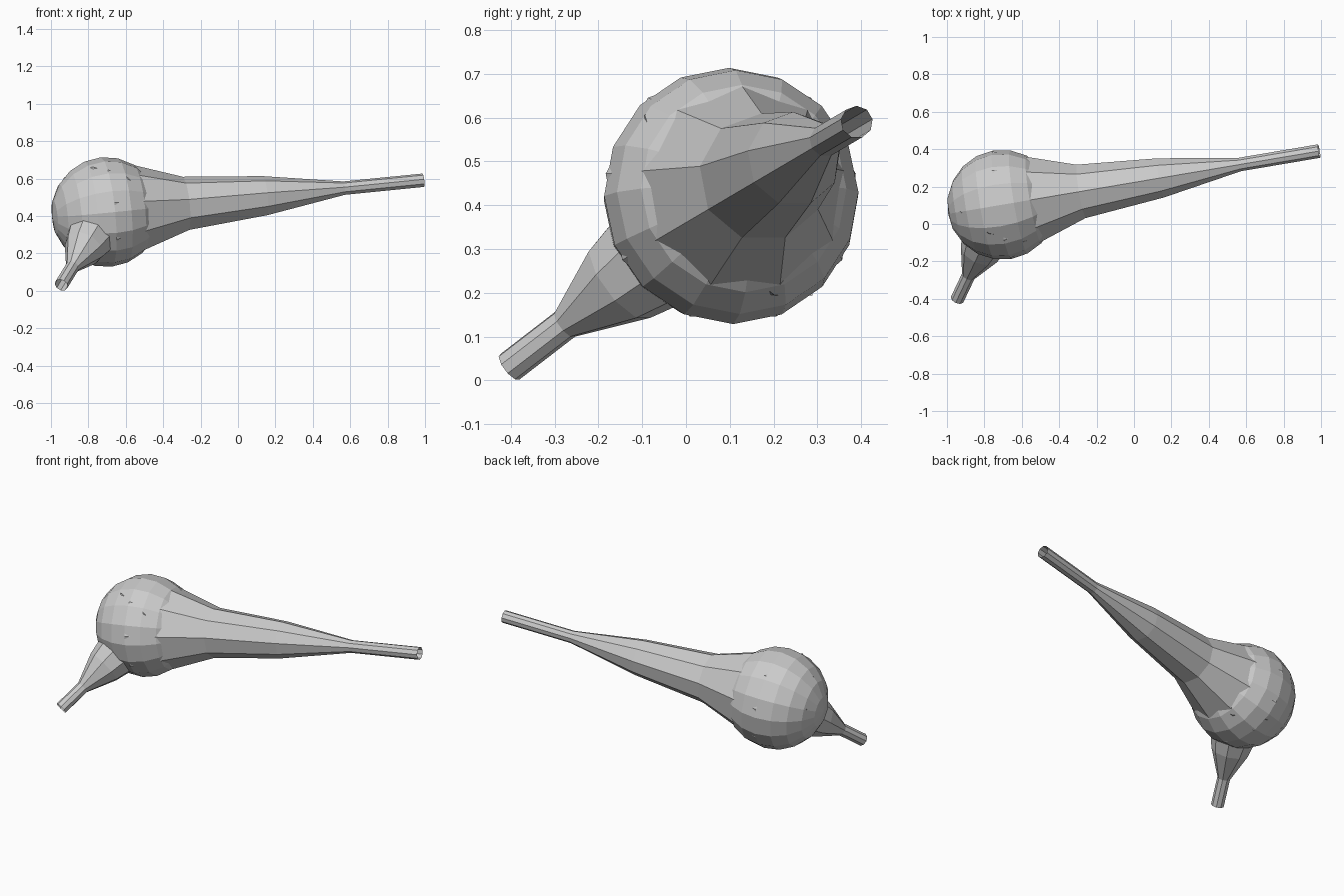
import bpy, bmesh, math
from mathutils import Vector, Matrix

if "Cube" in bpy.data.objects:
    bpy.data.objects.remove(bpy.data.objects["Cube"])

CENTRE = Vector((-0.705, 0.103, 0.421))
RADIUS = 0.294
SIDES = 9


def finish(bm, name):
    mesh = bpy.data.meshes.new(name)
    bm.to_mesh(mesh)
    bm.free()
    obj = bpy.data.objects.new(name, mesh)
    bpy.context.collection.objects.link(obj)
    return obj


def tapered_arm(name, tip, radii):
    """Open faceted tube from the body centre to the tip, evenly spaced rings."""
    bm = bmesh.new()
    axis = (tip - CENTRE).normalized()
    side = axis.cross(Vector((0, 0, 1))).normalized()
    up = side.cross(axis)
    rings = []
    for i, r in enumerate(radii):
        c = CENTRE.lerp(tip, i / (len(radii) - 1))
        angles = [2 * math.pi * k / SIDES for k in range(SIDES)]
        rings.append([bm.verts.new(c + r * (math.cos(a) * up + math.sin(a) * side))
                      for a in angles])
    for a, b in zip(rings, rings[1:]):
        for k in range(SIDES):
            n = (k + 1) % SIDES
            bm.faces.new((a[k], b[k], b[n], a[n]))
    bmesh.ops.recalc_face_normals(bm, faces=bm.faces)
    return finish(bm, name)


# Round faceted body, poles tilted along the long arm
long_tip = Vector((0.99, 0.39, 0.59))
short_tip = Vector((-0.945, -0.403, 0.031))
bm = bmesh.new()
tilt = (long_tip - CENTRE).to_track_quat('Z', 'Y').to_matrix().to_4x4()
bmesh.ops.create_uvsphere(bm, u_segments=16, v_segments=10, radius=RADIUS,
                          matrix=Matrix.Translation(CENTRE) @ tilt)
finish(bm, "round_body")

# Long and short tapering arms share the same profile
profile = [0.294, 0.147, 0.108, 0.037, 0.037]
tapered_arm("long_arm", long_tip, profile)
tapered_arm("short_arm", short_tip, profile)
